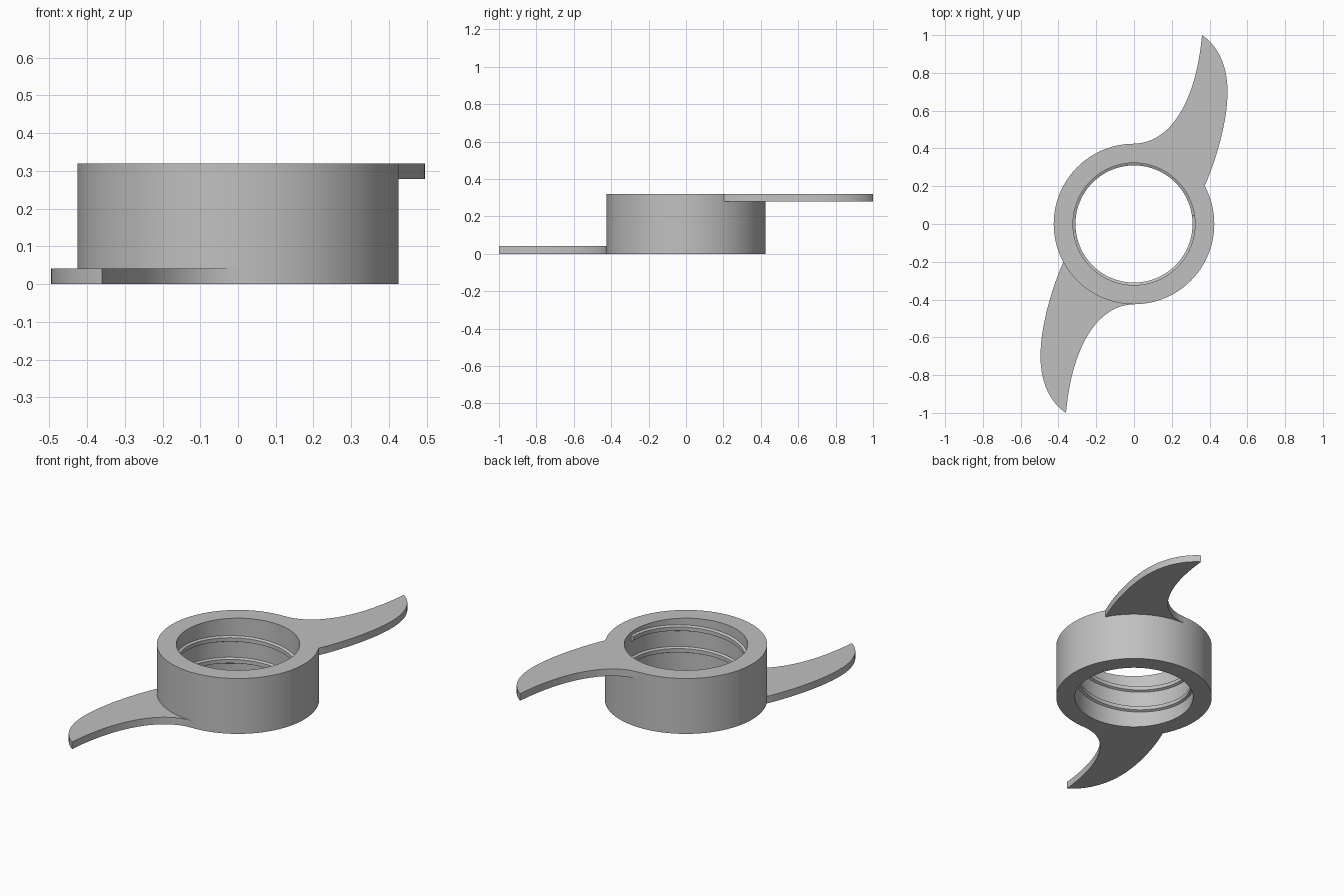
import bpy, bmesh, math
from mathutils import Vector, Matrix
from mathutils.geometry import interpolate_bezier

cube = bpy.data.objects.get("Cube")
if cube:
    bpy.data.objects.remove(cube, do_unlink=True)

R_OUT, R_IN, HEIGHT = 0.425, 0.323, 0.32
THICK = 0.041

metal = bpy.data.materials.new("plain grey")
metal.use_nodes = True
GREY = (0.53, 0.53, 0.53, 1)
metal.diffuse_color = GREY
metal.node_tree.nodes["Principled BSDF"].inputs["Base Color"].default_value = GREY


def finish(name, bm):
    bmesh.ops.recalc_face_normals(bm, faces=bm.faces)
    mesh = bpy.data.meshes.new(name)
    bm.to_mesh(mesh)
    bm.free()
    mesh.materials.append(metal)
    obj = bpy.data.objects.new(name, mesh)
    bpy.context.collection.objects.link(obj)
    bpy.ops.object.select_all(action='DESELECT')
    obj.select_set(True)
    bpy.context.view_layer.objects.active = obj
    bpy.ops.object.shade_smooth_by_angle(angle=math.radians(30))
    return obj


def sweep(section, stations, closed):
    """Skin a closed (radius, z) section through (angle, z offset) stations."""
    bm = bmesh.new()
    rings = [[bm.verts.new((r * math.cos(a), r * math.sin(a), z + dz)) for r, z in section]
             for a, dz in stations]
    n = len(section)
    pairs = list(zip(rings, rings[1:]))
    if closed:
        pairs.append((rings[-1], rings[0]))
    else:
        bm.faces.new(rings[0])
        bm.faces.new(rings[-1])
    for p, q in pairs:
        for i in range(n):
            j = (i + 1) % n
            bm.faces.new((p[i], p[j], q[j], q[i]))
    return bm


# Collar: thick-walled tube
wall = [(R_IN, 0), (R_OUT, 0), (R_OUT, HEIGHT), (R_IN, HEIGHT)]
SEG = 128
finish("collar", sweep(wall, [(math.tau * i / SEG, 0) for i in range(SEG)], True))

# Internal screw thread: a raised helical ridge
ridge = [(R_IN + 0.005, -0.02), (R_IN + 0.005, 0.02), (0.310, 0.011), (0.310, -0.011)]
TURNS, PITCH, TOP_Z, TOP_ANGLE = 2, 0.125, 0.285, math.radians(8)
steps = TURNS * SEG
helix = [(TOP_ANGLE - math.tau * i / SEG, TOP_Z - PITCH * i / SEG) for i in range(steps + 1)]
finish("inner_thread", sweep(ridge, helix, False))


def bezier(a, b, c, d):
    pts = interpolate_bezier(*[Vector((x, y, 0)) for x, y in (a, b, c, d)], 28)
    return pts[:-1]


# Curved blade outline: concave edge, rounded back, then the arc along the collar
tip, bulge, root = (0.36, 1.0), (0.495, 0.7), (0.374, 0.202)
outline = bezier((0, R_OUT), (0.2, 0.43), (0.33, 0.66), tip)
outline += bezier(tip, (0.45, 0.94), (0.495, 0.83), bulge)
outline += bezier(bulge, (0.495, 0.55), (0.44, 0.35), root)
start = math.atan2(root[1], root[0])
for i in range(25):
    a = start + (math.pi / 2 - start) * i / 24
    outline.append(Vector((math.cos(a), math.sin(a), 0)) * (R_OUT - 0.001))


def blade(name, z, turn):
    bm = bmesh.new()
    face = bm.faces.new([bm.verts.new(p) for p in outline])
    top = bmesh.ops.extrude_face_region(bm, geom=[face])
    moved = [g for g in top["geom"] if isinstance(g, bmesh.types.BMVert)]
    bmesh.ops.translate(bm, verts=moved, vec=(0, 0, THICK))
    place = Matrix.Translation((0, 0, z)) @ Matrix.Rotation(turn, 4, 'Z')
    bmesh.ops.transform(bm, matrix=place, verts=bm.verts)
    finish(name, bm)


# Upper blade sweeps back, lower blade is its half-turn twin
blade("upper_blade", HEIGHT - THICK, 0)
blade("lower_blade", 0, math.pi)
